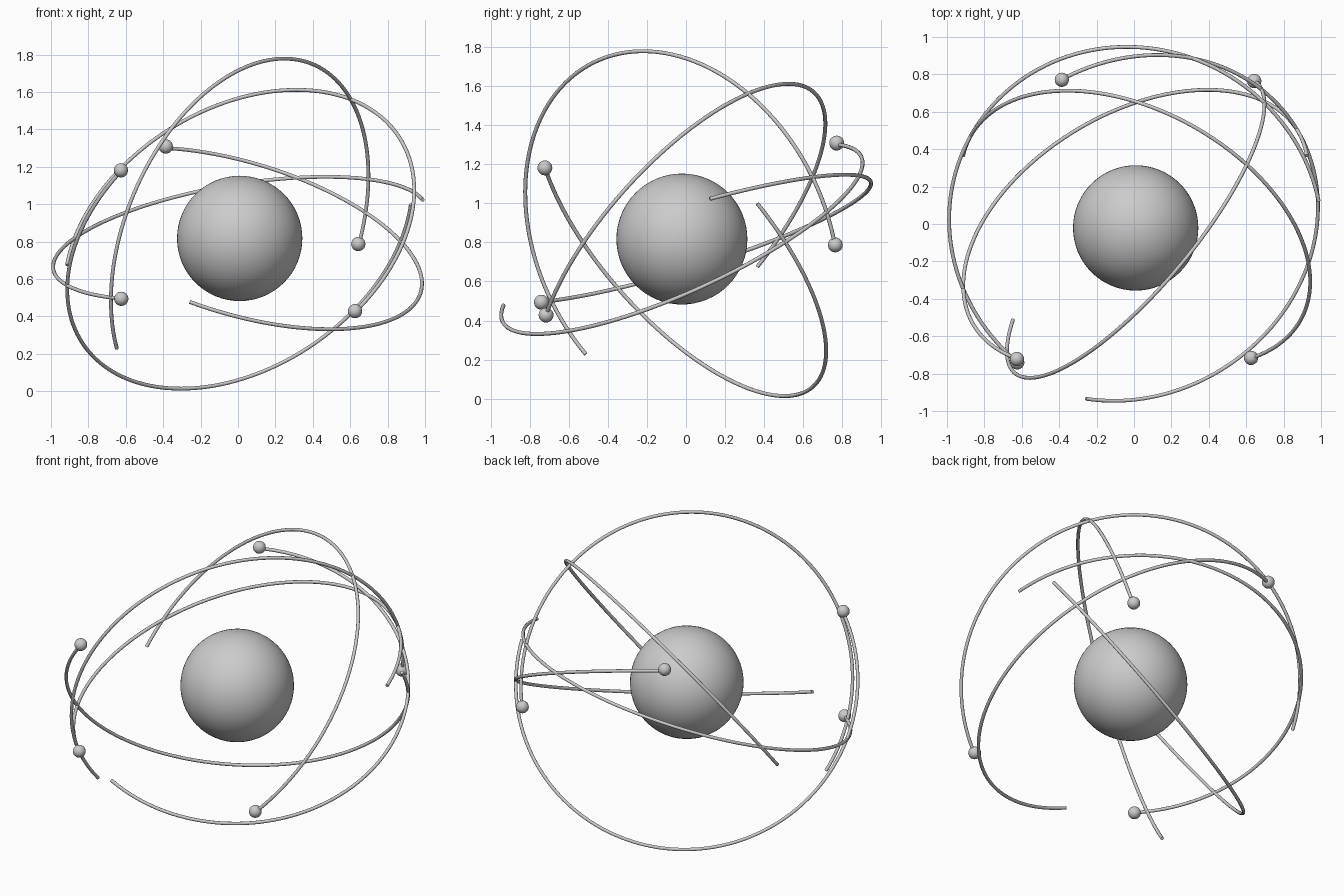
import bpy
import math
from mathutils import Vector

if "Cube" in bpy.data.objects:
    bpy.data.objects.remove(bpy.data.objects["Cube"])

CENTRE = Vector((0.009, -0.021, 0.817))
ORBIT_R = 1.010
TUBE_R = 0.0102

grey = bpy.data.materials.new("light_grey")
grey.diffuse_color = (0.6, 0.6, 0.6, 1)
grey.use_nodes = True
grey.node_tree.nodes["Principled BSDF"].inputs["Base Color"].default_value = grey.diffuse_color


def ball(name, location, radius, segments, rings):
    bpy.ops.mesh.primitive_uv_sphere_add(
        segments=segments, ring_count=rings, radius=radius, location=location)
    obj = bpy.context.object
    obj.name = name
    obj.data.materials.append(grey)
    bpy.ops.object.shade_smooth()


def orbit(name, start, middle, end, steps=96):
    """Open circular tube around the centre, from start past middle to end."""
    s, m, e = ((Vector(p) - CENTRE).normalized() for p in (start, middle, end))
    normal = (s.cross(m) + m.cross(e)).normalized()
    u = (s - normal * s.dot(normal)).normalized()
    v = normal.cross(u)
    sweep = math.atan2(e.dot(v), e.dot(u)) % math.tau

    curve = bpy.data.curves.new(name, 'CURVE')
    curve.dimensions = '3D'
    curve.bevel_depth = TUBE_R
    curve.bevel_resolution = 3
    curve.use_fill_caps = True
    spline = curve.splines.new('POLY')
    spline.points.add(steps)
    for i, point in enumerate(spline.points):
        a = sweep * i / steps
        pos = CENTRE + (u * math.cos(a) + v * math.sin(a)) * ORBIT_R
        point.co = (*pos, 1)
    obj = bpy.data.objects.new(name, curve)
    bpy.context.collection.objects.link(obj)
    curve.materials.append(grey)
    bpy.ops.object.select_all(action='DESELECT')
    obj.select_set(True)
    bpy.context.view_layer.objects.active = obj
    bpy.ops.object.convert(target='MESH')
    bpy.ops.object.shade_smooth_by_angle(angle=math.radians(50))


# central nucleus
ball("nucleus", CENTRE, 0.335, 64, 32)

# orbits: start (where the small ball sits), a point on the way, end
paths = [
    ((-0.626, -0.722, 1.181), (-0.313, 0.503, 0.01), (0.926, 0.367, 1.00)),
    ((-0.386, 0.771, 1.308), (0.981, 0.09, 0.577), (-0.255, -0.935, 0.485)),
    ((0.643, 0.764, 0.787), (0.247, -0.22, 1.777), (-0.65, -0.51, 0.23)),
    ((-0.624, -0.740, 0.494), (-0.035, 0.943, 1.101), (0.988, 0.122, 1.022)),
    ((0.626, -0.716, 0.428), (0.290, 0.533, 1.607), (-0.917, 0.365, 0.675)),
]
for i, (start, middle, end) in enumerate(paths, 1):
    orbit(f"orbit_{i}", start, middle, end)
    ball(f"electron_{i}", start, 0.038, 24, 12)
